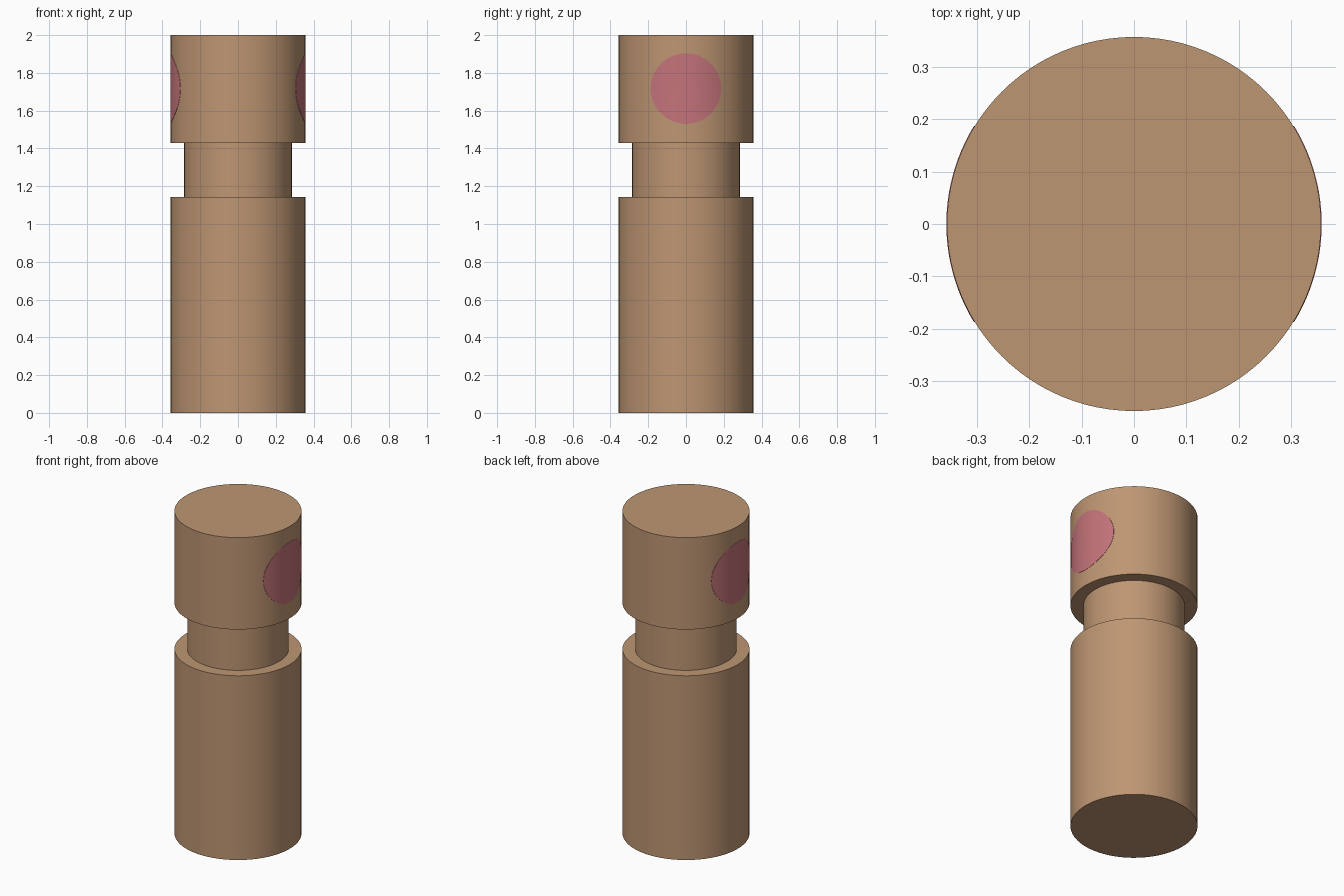
import bpy, bmesh, math

if "Cube" in bpy.data.objects:
    bpy.data.objects.remove(bpy.data.objects["Cube"])

R, NECK, SEGS = 0.357, 0.285, 96
SPOT_R, SPOT_Z = 0.187, 1.717


def material(name, color):
    m = bpy.data.materials.new(name)
    m.diffuse_color = (*color, 1)
    m.use_nodes = True
    m.node_tree.nodes["Principled BSDF"].inputs["Base Color"].default_value = m.diffuse_color
    return m


def make_object(name, bm, mat):
    bmesh.ops.recalc_face_normals(bm, faces=bm.faces)
    mesh = bpy.data.meshes.new(name)
    bm.to_mesh(mesh)
    bm.free()
    mesh.materials.append(mat)
    obj = bpy.data.objects.new(name, mesh)
    bpy.context.collection.objects.link(obj)
    bpy.ops.object.select_all(action='DESELECT')
    obj.select_set(True)
    bpy.context.view_layer.objects.active = obj
    bpy.ops.object.shade_smooth_by_angle(angle=math.radians(35))
    return obj


tan = material("tan", (0.515, 0.305, 0.171))
pink = material("pink", (0.552, 0.174, 0.195))

# Grooved peg: a profile turned around z, with flat caps
profile = [(R, 0), (R, 1.143), (NECK, 1.143), (NECK, 1.43), (R, 1.43), (R, 2)]
bm = bmesh.new()
rings = []
for r, z in profile:
    rings.append([bm.verts.new((r * math.cos(2 * math.pi * i / SEGS),
                                r * math.sin(2 * math.pi * i / SEGS), z))
                  for i in range(SEGS)])
for a, b in zip(rings, rings[1:]):
    for i in range(SEGS):
        j = (i + 1) % SEGS
        bm.faces.new((a[i], a[j], b[j], b[i]))
bm.faces.new(rings[0][::-1])
bm.faces.new(rings[-1])
make_object("grooved_peg", bm, tan)


# Round side spots: thin closed plates wrapped onto the head
def side_spot(name, side, steps=8, n=64):
    bm = bmesh.new()
    rims = []
    for radius in (R + 0.0012, R - 0.003):
        def point(u, v):
            return bm.verts.new((side * math.sqrt(radius ** 2 - u * u), u, SPOT_Z + v))
        centre = point(0, 0)
        loops = []
        for k in range(1, steps + 1):
            d = SPOT_R * k / steps
            loops.append([point(d * math.cos(2 * math.pi * i / n),
                                d * math.sin(2 * math.pi * i / n)) for i in range(n)])
        for i in range(n):
            j = (i + 1) % n
            bm.faces.new((centre, loops[0][i], loops[0][j]))
            for a, b in zip(loops, loops[1:]):
                bm.faces.new((a[i], b[i], b[j], a[j]))
        rims.append(loops[-1])
    for i in range(n):
        j = (i + 1) % n
        bm.faces.new((rims[0][i], rims[1][i], rims[1][j], rims[0][j]))
    make_object(name, bm, pink)


side_spot("right_spot", 1)
side_spot("left_spot", -1)
